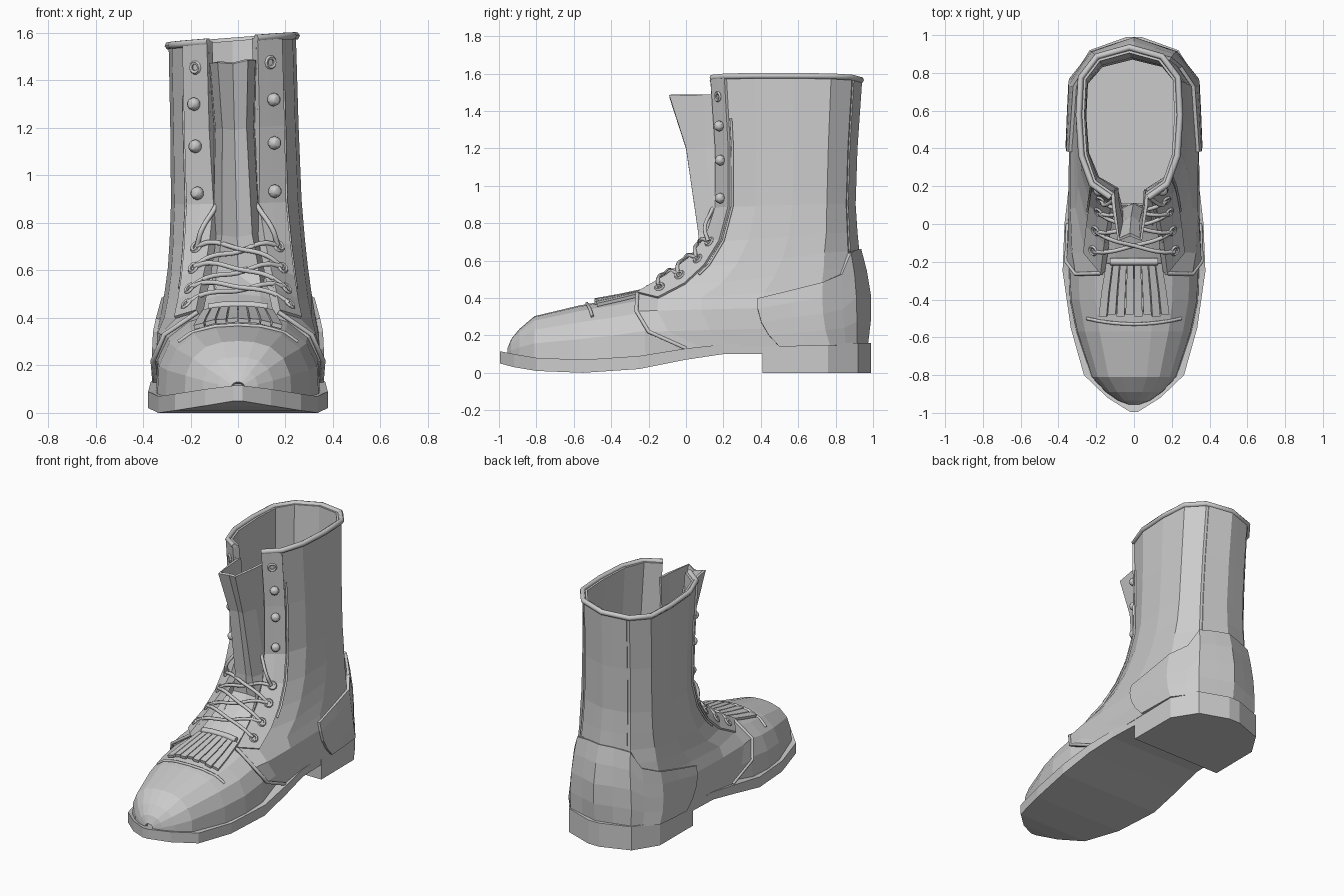
import bpy, bmesh
from mathutils import Vector as V

if "Cube" in bpy.data.objects:
    bpy.data.objects.remove(bpy.data.objects["Cube"])


def warp(p):
    # slight lean and slant of the worn shaft
    t = max(0, p[2] - 0.6)
    return V((p[0] - 0.025 * t, p[1], p[2] + 0.08 * p[0] * t))


def flip(p):
    return V((-p[0], p[1], p[2]))


def grid(name, rows, ring=False, thick=0, offset=-1):
    bm = bmesh.new()
    vs = [[bm.verts.new(warp(p)) for p in r] for r in rows]
    n = len(rows[0])
    for a, b in zip(vs, vs[1:]):
        for j in range(n if ring else n - 1):
            k = (j + 1) % n
            bm.faces.new((a[j], a[k], b[k], b[j]))
    if ring:
        bm.faces.new(vs[0])
        bm.faces.new(vs[-1])
        bmesh.ops.recalc_face_normals(bm, faces=bm.faces)
    me = bpy.data.meshes.new(name)
    bm.to_mesh(me)
    bm.free()
    ob = bpy.data.objects.new(name, me)
    bpy.context.collection.objects.link(ob)
    if thick:
        m = ob.modifiers.new("thickness", 'SOLIDIFY')
        m.thickness, m.offset = thick, offset
    return ob


def tube(name, pts, r, smooth=False):
    cu = bpy.data.curves.new(name, 'CURVE')
    cu.dimensions = '3D'
    cu.bevel_depth, cu.bevel_resolution, cu.use_fill_caps = r, 1, True
    cu.resolution_u = 5
    if smooth:
        sp = cu.splines.new('BEZIER')
        sp.bezier_points.add(len(pts) - 1)
        for b, p in zip(sp.bezier_points, pts):
            b.co = warp(p)
            b.handle_left_type = b.handle_right_type = 'AUTO'
    else:
        sp = cu.splines.new('POLY')
        sp.points.add(len(pts) - 1)
        for b, p in zip(sp.points, pts):
            b.co = (*warp(p), 1)
    ob = bpy.data.objects.new(name, cu)
    bpy.context.collection.objects.link(ob)


def table(t, x):
    # linear lookup in rows sorted by their first value
    x = min(max(x, t[0][0]), t[-1][0])
    for a, b in zip(t, t[1:]):
        if x <= b[0]:
            k = (x - a[0]) / (b[0] - a[0])
            return [u + (v - u) * k for u, v in zip(a[1:], b[1:])]


# sole and heel: y, half width, bottom z, top z
def slab(name, st):
    grid(name, [[(-w, y, t), (w, y, t), (w, y, b), (-w, y, b)] for y, w, b, t in st], ring=True)


slab("sole", [(-.995, .02, .05, .115), (-.92, .14, .03, .10), (-.8, .265, .01, .08), (-.55, .335, 0, .07),
              (-.25, .378, .02, .09), (0, .368, .07, .13), (.2, .345, .1, .152), (.45, .335, .1, .155)])
slab("heel", [(.41, .338, 0, .16), (.76, .336, 0, .16), (.92, .235, 0, .16), (.99, .04, 0, .16)])

# vamp and toe: arched cross sections, y, half width, base z, top z
VAMP = [(-.955, .03, .09, .13), (-.935, .085, .08, .18), (-.89, .15, .07, .235), (-.81, .225, .06, .303),
        (-.57, .305, .06, .36), (-.4, .34, .07, .39), (-.22, .345, .09, .425), (-.05, .31, .11, .5), (.1, .27, .13, .6)]
ARCH = [(0, 1), (.3, .98), (.6, .9), (.85, .7), (.98, .4), (1, 0)]


def height(x, y):
    w, b, t = table(VAMP, y)
    return b + (t - b) * table(ARCH, abs(x) / w)[0]


rows = []
for y, w, b, t in VAMP:
    half = [V((u * w, y, b + (t - b) * h)) for u, h in ARCH]
    rows.append([flip(p) for p in half[:0:-1]] + half)
grid("vamp", rows, thick=.02)
tube("toe_cap_seam", [(x * .05, -.53 + .0012 * x * x, height(x * .05, -.53 + .0012 * x * x) + .003)
                      for x in range(-5, 6)], .009)

# fringed flap over the instep
for i in range(8):
    strip = []
    for y, half in ((-.49 + .012 * (i % 2), .19), (-.36, .175), (-.21, .15)):
        xs = [half * ((i + e) / 4 - 1) for e in (.06, .94)]
        strip.append([(x, y, height(x, y) + .024) for x in xs])
    grid("fringe_strip", strip, thick=.018)
tube("fringe_fold", [(x, -.2, height(x, -.2) + .022) for x in (-.125, -.06, .06, .125)], .02)

# quarters and shaft: front edge z, y, x; side x; back z, y; throat drop
ROWS = [(.13, 0, .35, .34, .15, .955, 0), (.22, -.2, .358, .345, .25, .97, 0), (.33, -.265, .31, .34, .36, .972, 0),
        (.425, -.26, .17, .322, .46, .97, .03), (.52, -.1, .15, .308, .56, .945, .05),
        (.61, .02, .13, .295, .65, .92, .04), (.72, .11, .11, .285, .75, .91, .02),
        (.88, .165, .09, .275, .9, .9, 0), (1.2, .165, .1, .27, 1.2, .91, 0), (1.57, .14, .1, .268, 1.565, .935, 0)]
F = (0, .09, .28, .55, .8, .94, 1)
P = []
for zf, yf, xf, xs, zb, yb, d in ROWS:
    g = xs - xf
    X = (xf, xf + .6 * g, xf + .92 * g, xs, .96 * xs, .64 * xs, 0)
    P.append([V((x, yf + f * (yb - yf), zf + f * (zb - zf) - d * k))
              for x, f, k in zip(X, F, (0, 1, 1, .5, 0, 0, 0))])


def q(r, c):
    i, j = min(int(r), 8), min(int(c), 5)
    return P[i][j].lerp(P[i][j + 1], c - j).lerp(P[i + 1][j].lerp(P[i + 1][j + 1], c - j), r - i)


def normal(r, c):
    e = .2
    dc = q(r, min(c + e, 6)) - q(r, max(c - e, 0))
    dr = q(min(r + e, 9), c) - q(max(r - e, 0), c)
    n = dc.cross(dr)
    if c > 5.99:
        n.x = 0
    return n.normalized()


def wrap(half):
    # continue a half row across the back centre line
    return half + [flip(p) for p in half[-2::-1]]


grid("shaft", [wrap(r) for r in P], thick=.03)
tube("collar_rim", wrap(P[-1]), .017)


def raised(r, c, h):
    return q(r, c) + normal(r, c) * h


# heel counter with a top edge that drops toward the front
cols = (2.9, 3.5, 4, 4.6, 5, 5.5, 6)
tops = (2.6, 3, 3.3, 3.7, 4.9, 5.05, 5.1)
grid("heel_counter", [wrap([raised(t * k / 4, c, .018) for c, t in zip(cols, tops)]) for k in range(5)], thick=.025)
# back stay
grid("back_stay", [wrap([raised(r, c, .007) for c in (5.1, 5.6, 6)]) for r in (5, 6, 7, 8, 9)], thick=.012)

# lacing facings, edge piping, eyelets and studs on both sides
for s in (1, -1):
    def side(p):
        return p if s > 0 else flip(p)

    fr = [[side(raised(r, c, .012)) for c in (0, .5, 1)][::s] for r in (3, 3.5, 4, 5, 6, 7, 8, 9)]
    grid("lace_facing", fr, thick=.02)
    tube("facing_seam", [side(raised(r, 1.12, .003)) for r in (4.5, 5, 6, 7, 8, 8.4)], .007)
    tube("quarter_edge", [side(raised(r, 0, 0)) for r in (0, 1, 2, 3)], .011)
    for r in (3.45, 4.2, 5.1, 5.85, 8.72):
        rot = side(normal(r, .5)).to_track_quat('Z', 'Y').to_euler()
        bpy.ops.mesh.primitive_torus_add(major_radius=.021, minor_radius=.009, major_segments=10, minor_segments=5,
                                         location=warp(side(raised(r, .5, .015))), rotation=rot)
        bpy.context.object.name = "eyelet"
    for r in (7.15, 7.78, 8.3):
        rot = side(normal(r, .55)).to_track_quat('Z', 'Y').to_euler()
        bpy.ops.mesh.primitive_uv_sphere_add(segments=10, ring_count=6, radius=.029,
                                             location=warp(side(raised(r, .55, .022))), rotation=rot)
        bpy.context.object.name = "stud"
        bpy.ops.object.shade_smooth_by_angle()

    # laces criss-crossing up to loose ends
    E = [raised(r, .45, .018) for r in (3.45, 4.2, 5.1, 5.85)]
    for a, b in zip(E, E[1:]):
        mid = V((0, (a.y + b.y) / 2 - .02, (a.z + b.z) / 2 + .025 + .008 * s))
        n = V((0, -.012, .02))
        tube("lace", [side(a), side(a.lerp(mid, .35)) + n, mid, side(flip(b.lerp(flip(mid), .35))) + n,
                      side(flip(b))], .011, True)
    tube("lace_end", [side(V(p)) for p in (E[3], (.15, .1, .77), (.1, .13, .85), (.075, .15, .89))], .011, True)

# folded tongue leaning forward out of the throat
tongue = []
for z, y, w in ((.5, -.02, .12), (.62, .07, .1), (.75, .065, .075), (1.2, 0, .06), (1.48, -.09, .075)):
    half = [V((0, y + .025, z - .01)), V((w * .85, y, z)), V((w + .02, max(y + .1, .1), z)), V((w + .025, .18, z))]
    tongue.append([flip(p) for p in half[:0:-1]] + half)
grid("tongue", tongue, thick=.018)
